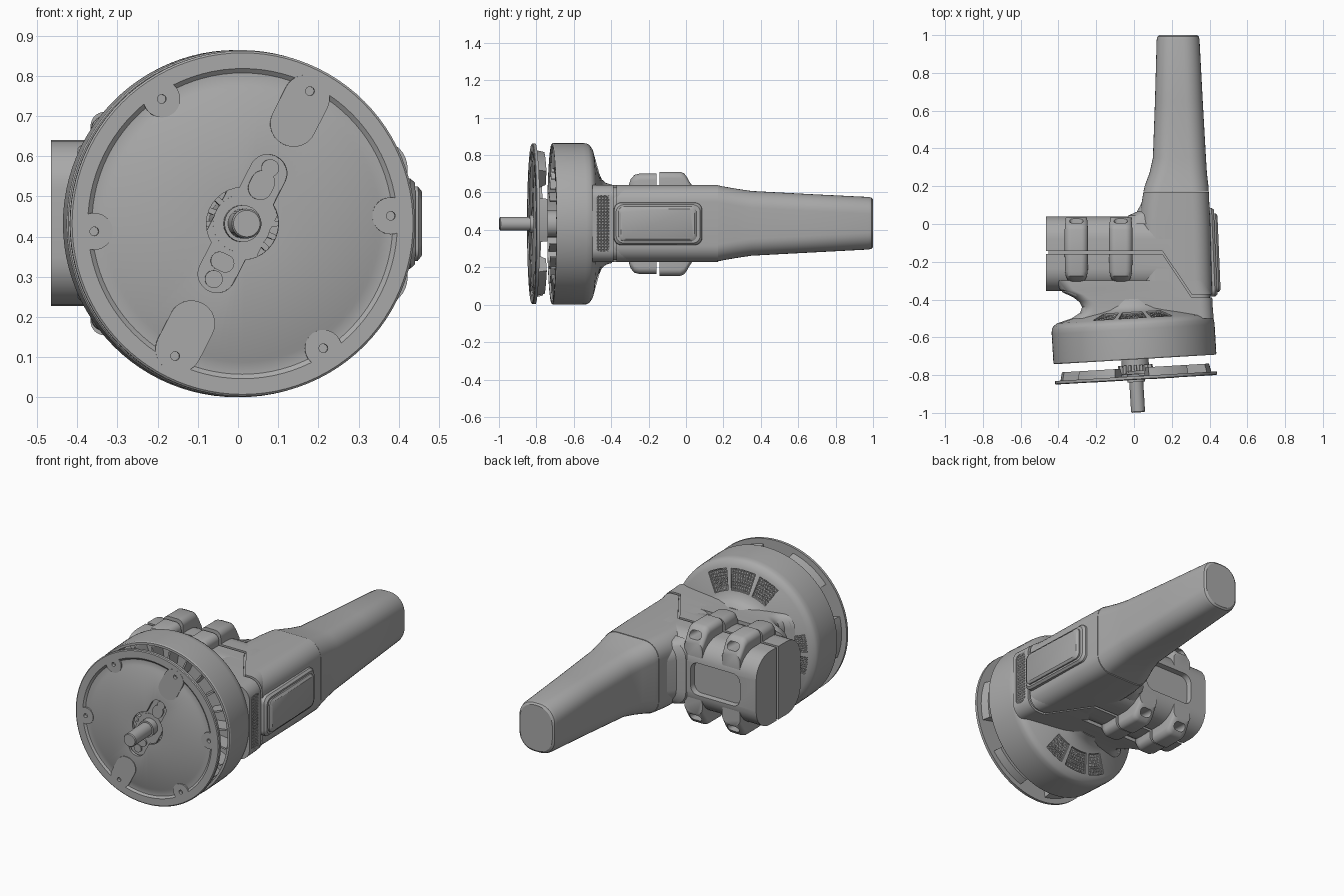
import bpy, bmesh
from math import sin, cos, pi, radians
from mathutils import Matrix, Vector

if "Cube" in bpy.data.objects:
    bpy.data.objects.remove(bpy.data.objects["Cube"])

grey = bpy.data.materials.new("tool grey")
grey.use_nodes = True
COLOUR = (0.4, 0.4, 0.4, 1)
grey.diffuse_color = COLOUR
grey.node_tree.nodes["Principled BSDF"].inputs["Base Color"].default_value = COLOUR

MID = 0.4325  # height of the tool's centre line
TILT = Matrix.Translation((0.005, -0.717, MID)) @ Matrix.Rotation(radians(3.4), 4, "Z")
parts = []


def finish(bm, name, matrix=None):
    bmesh.ops.remove_doubles(bm, verts=bm.verts, dist=1e-5)
    bmesh.ops.recalc_face_normals(bm, faces=bm.faces)
    if matrix:
        bm.transform(matrix)
    me = bpy.data.meshes.new(name)
    bm.to_mesh(me)
    bm.free()
    me.materials.append(grey)
    ob = bpy.data.objects.new(name, me)
    bpy.context.collection.objects.link(ob)
    parts.append(ob)
    return ob


def skin(bm, rings, caps=True, wrap=False):
    rings = [[bm.verts.new(p) for p in ring] for ring in rings]
    pairs = list(zip(rings, rings[1:])) + ([(rings[-1], rings[0])] if wrap else [])
    for a, b in pairs:
        for i in range(len(a)):
            j = (i + 1) % len(a)
            bm.faces.new((a[i], a[j], b[j], b[i]))
    if caps and not wrap:
        bm.faces.new(rings[0])
        bm.faces.new(rings[-1])


def rounded(u0, u1, v0, v1, r, n=8):
    u0, u1, v0, v1 = min(u0, u1), max(u0, u1), min(v0, v1), max(v0, v1)
    r = min(r, (u1 - u0) * 0.49, (v1 - v0) * 0.49)
    centres = [(u1 - r, v1 - r), (u0 + r, v1 - r), (u0 + r, v0 + r), (u1 - r, v0 + r)]
    return [(cu + r * cos((k + i / n) * pi / 2), cv + r * sin((k + i / n) * pi / 2))
            for k, (cu, cv) in enumerate(centres) for i in range(n + 1)]


def loft(name, axis, sections, r, matrix=None):
    """Skin rounded rectangles (t, u0, u1, v0, v1) along x or y."""
    bm = bmesh.new()
    skin(bm, [[(t, u, v) if axis == "x" else (u, t, v) for u, v in rounded(*s, r)]
              for t, *s in sections])
    return finish(bm, name, matrix)


def revolve(name, profile, a0=0, a1=360, seg=96):
    """Turn a closed (radius, depth) profile about the tilted spindle."""
    full = a1 - a0 == 360
    bm = bmesh.new()
    angles = [radians(a0 + (a1 - a0) * i / seg) for i in range(seg + (not full))]
    skin(bm, [[(r * cos(a), y, r * sin(a)) for r, y in profile] for a in angles], wrap=full)
    return finish(bm, name, TILT)


def rod(name, x, z, r, y0, y1, seg=32):
    bm = bmesh.new()
    skin(bm, [[(x + r * cos(i * 2 * pi / seg), y, z + r * sin(i * 2 * pi / seg))
               for i in range(seg)] for y in (y0, y1)])
    return finish(bm, name, TILT)


def slot(name, angle, d0, d1, half, y0, y1):
    """Round-ended bar lying radially on the disc."""
    secs = [(y, d0 - half, d1 + half, -half, half) for y in (y0, y1)]
    return loft(name, "y", secs, half, TILT @ Matrix.Rotation(-radians(angle), 4, "Y"))


def cut(targets, cutters):
    for ob in targets:
        for c in cutters:
            m = ob.modifiers.new("cut", "BOOLEAN")
            m.operation, m.solver, m.object = "DIFFERENCE", "EXACT", c
            bpy.context.view_layer.objects.active = ob
            bpy.ops.object.modifier_apply(modifier=m.name)
    for c in cutters:
        parts.remove(c)
        bpy.data.objects.remove(c)


def mesh_panel(name, fn, nu, nv, matrix=None):
    bm = bmesh.new()
    g = [[bm.verts.new(fn(i / nu, j / nv)) for j in range(nv + 1)] for i in range(nu + 1)]
    for i in range(nu):
        for j in range(nv):
            bm.faces.new((g[i][j], g[i + 1][j], g[i + 1][j + 1], g[i][j + 1]))
    bmesh.ops.poke(bm, faces=bm.faces)
    ob = finish(bm, name, matrix)
    ob.modifiers.new("wires", "WIREFRAME").thickness = 0.006


# Drum and bell-shaped guard
drum = revolve("drum", [(0, 0.1), (0.405, 0.1), (0.415, 0.0), (0.428, 0.0), (0.432, 0.006),
                        (0.432, 0.16), (0.43, 0.185), (0.422, 0.2), (0.4, 0.215), (0.27, 0.252),
                        (0.238, 0.266), (0.218, 0.29), (0.21, 0.32), (0, 0.32)])
vents = [(79, 101), (105, 123), (57, 75), (163, 178), (182, 197),
         (-101, -79), (-123, -105), (-75, -57)]
cut([drum], [revolve("vent_cutter", [(0.275, 0.228), (0.385, 0.198), (0.385, 0.32), (0.275, 0.32)],
                     a, b, 8) for a, b in vents])
for a, b in vents:
    def cone(u, v, a=a, b=b):
        r, t = 0.275 + 0.11 * v, radians(a + (b - a) * u)
        return r * cos(t), 0.24 - 0.03 * v, r * sin(t)
    mesh_panel("vent_mesh", cone, 9, 7, TILT)

# Fins in the mouth of the drum
for k in range(24):
    slot("drum_fin", k * 15 + 6, 0.3, 0.4, 0.005, 0.005, 0.105)

# Front disc with raised rim, bolt pads and spindle opening
disc = [revolve("disc", [(0, -0.105), (0.335, -0.105), (0.345, -0.099), (0.375, -0.099),
                         (0.386, -0.108), (0.425, -0.108), (0.43, -0.104), (0.43, -0.089), (0, -0.089)])]
bolts = [3 + 60 * k for k in range(6)]
for a in bolts:
    x, z = 0.37 * cos(radians(a)), 0.37 * sin(radians(a))
    if a in (63, 243):
        disc.append(slot("long_pad", a, 0.28, 0.35, 0.058, -0.109, -0.09))
    disc.append(rod("bolt_pad", x, z, 0.046, -0.108, -0.09))
holes = [rod("bolt_cutter", 0.37 * cos(radians(a)), 0.37 * sin(radians(a)), 0.011, -0.2, -0.05, 16)
         for a in bolts]
holes += [rod("hub_cutter", 0, 0, 0.09, -0.2, 0),
          slot("arm_cutter", 63, -0.14, 0.14, 0.047, -0.2, 0)]
cut(disc, holes)

# Carrier behind the disc: hub bar, fan blocks, pinion and spindle
slot("hub_bar", 63, -0.16, 0.16, 0.07, -0.078, -0.06)
for side in (-1, 1):
    slot("hub_rib", 63, 0.1 * side, 0.115 * side, 0.03, -0.088, -0.07)
    c = radians(63)
    rod("hub_button", 0.155 * side * cos(c), 0.155 * side * sin(c), 0.022, -0.088, -0.07)
for a in bolts:
    revolve("fan_block", [(0.26, -0.09), (0.4, -0.09), (0.39, -0.045), (0.29, -0.045)],
            a - 17, a + 17, 10)
rod("pinion", 0, 0, 0.072, -0.08, 0.1)
for k in range(16):
    slot("pinion_tooth", k * 22.5, 0.06, 0.085, 0.007, -0.075, -0.03)
revolve("spindle_collar", [(0, -0.12), (0.046, -0.12), (0.046, 0), (0, 0)], seg=24)
revolve("spindle", [(0, -0.281), (0.033, -0.281), (0.037, -0.276), (0.037, 0), (0, 0)], seg=40)

# Housing: each body has a slightly smaller core that shows in the seam
Z0, Z1 = 0.228, 0.64
shapes = [
    ("gearbox", "x", [(-0.465, -0.355, 0.04), (0.2, -0.355, 0.04)], 0.12),
    ("neck", "y", [(-0.5, -0.33, 0.422), (-0.47, -0.285, 0.42), (-0.44, -0.275, 0.418),
                   (-0.41, -0.29, 0.416), (-0.375, -0.335, 0.412), (-0.35, -0.39, 0.405),
                   (-0.3, -0.42, 0.395)], 0.07),
    ("grip_base", "y", [(-0.4, 0.03, 0.414), (0.0, 0.03, 0.404), (0.08, 0.035, 0.4),
                        (0.17, 0.05, 0.396)], 0.09),
]
body, core = [], []
for name, axis, secs, r in shapes:
    body.append(loft(name, axis, [(t, a, b, Z0, Z1) for t, a, b in secs], r))
    d = 0.012
    core.append(loft(name + "_core", axis, [(t + (d if i == 0 else -d), a + d, b - d, Z0 + d, Z1 - d)
                                            for i, (t, a, b) in enumerate(secs)], r - d))

path = [(-0.6, -0.15), (0.15, -0.15), (0.305, -0.38), (0.6, -0.38)]
bm = bmesh.new()
outline = [(x, y + 0.008) for x, y in path] + [(x, y - 0.008) for x, y in reversed(path)]
skin(bm, [[(x, y, z) for x, y in outline] for z in (0, 1)])
cut(body, [finish(bm, "seam_cutter")])
cut([body[0], core[0]], [loft("window_cutter", "y", [(0.01, -0.36, -0.06, 0.345, 0.52),
                                                     (0.1, -0.37, -0.05, 0.335, 0.53)], 0.045)])

# Fillet between gearbox and grip
loft("grip_fillet", "y", [(0.0, -0.05, 0.2, 0.25, 0.62), (0.045, -0.03, 0.2, 0.26, 0.61),
                          (0.065, 0.015, 0.2, 0.27, 0.6), (0.12, 0.045, 0.2, 0.28, 0.59)], 0.08)

# Side vent
cut([body[1]], [loft("side_vent_cutter", "x", [(x, -0.478, -0.412, 0.285, 0.585)
                                               for x in (0.408, 0.5)], 0.02)])
mesh_panel("side_vent_mesh", lambda u, v: (0.413, -0.478 + 0.066 * u, 0.285 + 0.3 * v), 4, 18)

# Tapered handle
loft("handle", "y", [(0.172, 0.05, 0.396, 0.232, 0.638), (0.2, 0.056, 0.394, 0.238, 0.632),
                     (0.27, 0.082, 0.386, 0.25, 0.62), (0.35, 0.1, 0.381, 0.262, 0.608),
                     (0.65, 0.111, 0.364, 0.278, 0.592), (0.975, 0.12, 0.347, 0.295, 0.576),
                     (0.992, 0.124, 0.343, 0.299, 0.572), (1.0, 0.133, 0.334, 0.308, 0.563)], 0.09)

# Side switch pad in its frame
lean = Matrix.Translation((0.4, -0.15, 0)) @ Matrix.Rotation(radians(2.4), 4, "Z")
loft("pad_frame", "x", [(-0.03, -0.235, 0.24, 0.315, 0.55), (0.02, -0.235, 0.235, 0.32, 0.545),
                        (0.032, -0.225, 0.225, 0.33, 0.535)], 0.04, lean)
loft("pad", "x", [(0.0, -0.212, 0.205, 0.34, 0.525), (0.04, -0.212, 0.205, 0.34, 0.525),
                  (0.05, -0.2, 0.193, 0.352, 0.513)], 0.03, lean)

# Clamp bosses above and below the gearbox, with open sockets at the back
for x in (-0.305, -0.07):
    for s in (-1, 1):
        def boss(name, rows, base=0.1):
            return loft(name, "y", [(y, x - w, x + w, MID + s * base, MID + s * h)
                                    for y, w, h in rows], 0.035)
        boss("front_boss", [(-0.305, 0.035, 0.21), (-0.295, 0.047, 0.24), (-0.275, 0.056, 0.262),
                            (-0.25, 0.06, 0.268), (-0.158, 0.062, 0.268)])
        back = boss("back_boss", [(-0.142, 0.062, 0.278), (-0.03, 0.062, 0.278), (-0.01, 0.06, 0.27),
                                  (0.005, 0.059, 0.25), (0.035, 0.056, 0.2)])
        cut([back], [boss("socket_cutter", [(-0.06, 0.03, 0.25), (0.1, 0.042, 0.255)], 0.212)])

# Smooth shading with crisp edges
bpy.ops.object.select_all(action="DESELECT")
for ob in parts:
    ob.select_set(True)
bpy.context.view_layer.objects.active = parts[0]
bpy.ops.object.shade_smooth_by_angle(angle=radians(32))
